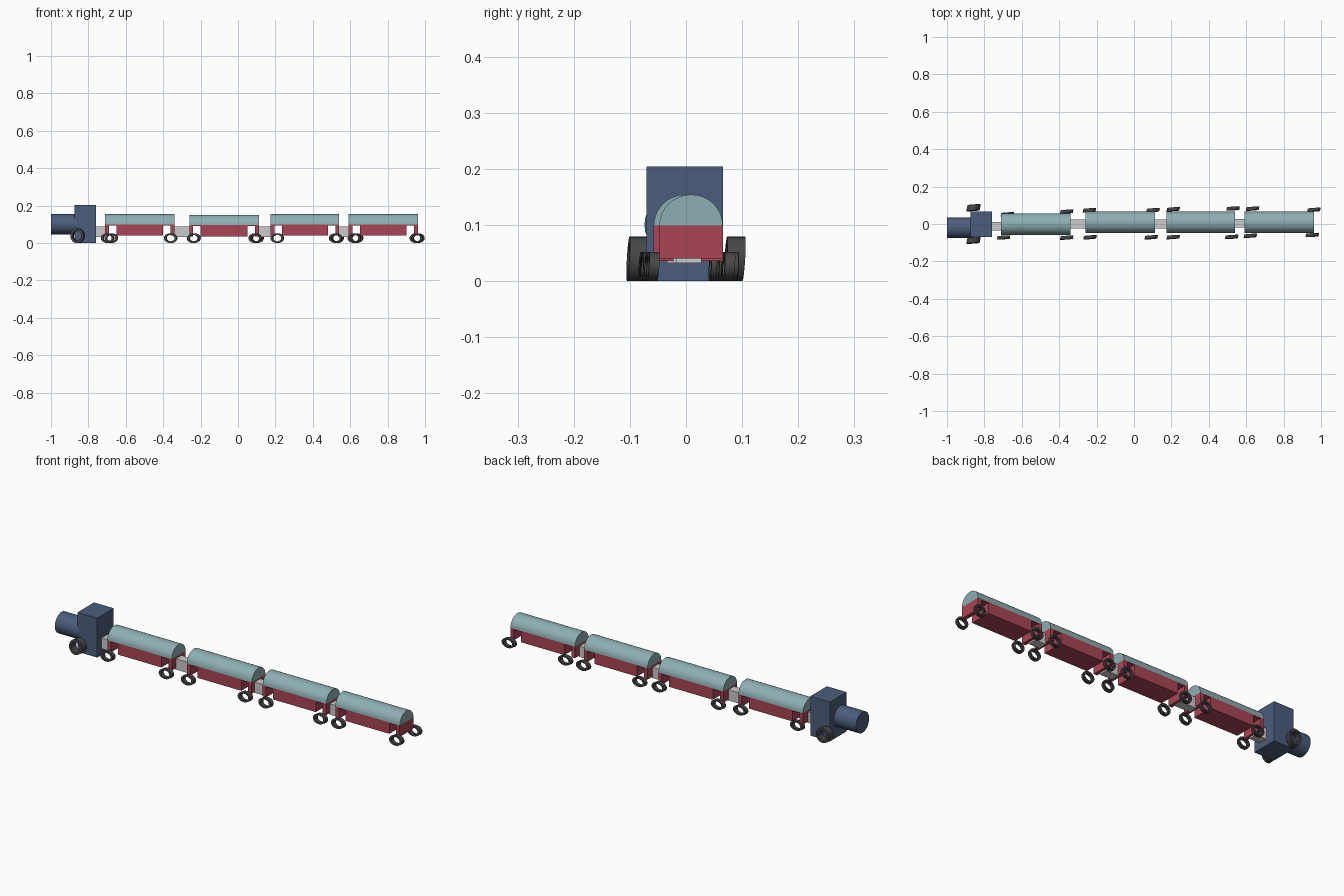
import bpy, bmesh, math
from mathutils import Matrix, Vector

if "Cube" in bpy.data.objects:
    bpy.data.objects.remove(bpy.data.objects["Cube"])


def material(name, rgb):
    m = bpy.data.materials.new(name)
    m.diffuse_color = (*rgb, 1)
    m.use_nodes = True
    m.node_tree.nodes["Principled BSDF"].inputs["Base Color"].default_value = m.diffuse_color
    return m


BLUE = material("blue", (0.07, 0.11, 0.20))
RED = material("red", (0.40, 0.06, 0.09))
TEAL = material("teal", (0.27, 0.43, 0.45))
DARK = material("dark", (0.06, 0.06, 0.06))


def finish(name, bm, mat=None, smooth=False):
    bmesh.ops.recalc_face_normals(bm, faces=bm.faces)
    me = bpy.data.meshes.new(name)
    bm.to_mesh(me)
    bm.free()
    ob = bpy.data.objects.new(name, me)
    bpy.context.collection.objects.link(ob)
    if mat:
        me.materials.append(mat)
    if smooth:
        bpy.ops.object.select_all(action='DESELECT')
        ob.select_set(True)
        bpy.context.view_layer.objects.active = ob
        bpy.ops.object.shade_smooth_by_angle(angle=math.radians(35))
    return ob


def box(name, x0, x1, y0, y1, z0, z1, mat=None):
    bm = bmesh.new()
    bmesh.ops.create_cube(bm, size=1)
    bmesh.ops.scale(bm, vec=(x1 - x0, y1 - y0, z1 - z0), verts=bm.verts)
    bmesh.ops.translate(bm, vec=((x0 + x1) / 2, (y0 + y1) / 2, (z0 + z1) / 2), verts=bm.verts)
    return finish(name, bm, mat)


def prism(name, points, direction, mat, smooth=False):
    """Extrude a closed profile along a direction."""
    bm = bmesh.new()
    face = bm.faces.new([bm.verts.new(p) for p in points])
    ext = bmesh.ops.extrude_face_region(bm, geom=[face])
    verts = [v for v in ext["geom"] if isinstance(v, bmesh.types.BMVert)]
    bmesh.ops.translate(bm, vec=direction, verts=verts)
    return finish(name, bm, mat, smooth)


def wheel(name, x, y, rx, rz, width, sides=32):
    """Open ring, slightly oval, leaning and toed a little."""
    bm = bmesh.new()
    section = [(1, -0.5), (1, 0.5), (0.66, 0.5), (0.66, -0.5)]
    rings = []
    for i in range(sides):
        a = 2 * math.pi * i / sides
        rings.append([bm.verts.new((rx * r * math.cos(a), w * width, rz * r * math.sin(a)))
                      for r, w in section])
    for i in range(sides):
        a, b = rings[i], rings[(i + 1) % sides]
        for j in range(4):
            k = (j + 1) % 4
            bm.faces.new((a[j], a[k], b[k], b[j]))
    for v in bm.verts:
        v.co.y += 0.07 * v.co.x + 0.06 * v.co.z
        v.co.x += 0.2 * v.co.y
    bmesh.ops.translate(bm, vec=(x, y, rz), verts=bm.verts)
    return finish(name, bm, DARK, True)


# Engine: cab, boiler and two large wheels
box("cab", -0.873, -0.76, -0.07, 0.066, 0, 0.204, BLUE)
boiler = [(-1, -0.02 + 0.054 * math.cos(math.tau * i / 32),
           0.1 + 0.054 * math.sin(math.tau * i / 32)) for i in range(32)]
prism("boiler", boiler, (0.14, 0, 0), BLUE, True)
for side, y in (("left", -0.087), ("right", 0.087)):
    wheel("engine_wheel_" + side, -0.858, y, 0.035, 0.0395, 0.032)

# Wagons: x start, x end, y centre, height offset, wheel positions
wagons = [
    (-0.71, -0.34, -0.001, 0, [(-0.697, -0.072), (-0.677, 0.052), (-0.36, -0.073), (-0.36, 0.066)]),
    (-0.26, 0.112, 0.009, -0.004, [(-0.235, -0.071), (-0.238, 0.074), (0.092, -0.071), (0.102, 0.074)]),
    (0.175, 0.54, 0.009, 0, [(0.21, -0.07), (0.21, 0.079), (0.522, -0.069), (0.53, 0.083)]),
    (0.592, 0.962, 0.009, 0, [(0.622, -0.063), (0.634, 0.082), (0.953, -0.059), (0.962, 0.076)]),
]
for n, (x0, x1, yc, dz, wheels) in enumerate(wagons, 1):
    r, low, top, arch = 0.0565, 0.04 + dz, 0.099 + dz, 0.094 + dz
    # Body side profile with a square wheel arch near each end
    side = [(x0, low), (x0 + 0.02, low), (x0 + 0.02, arch), (x0 + 0.06, arch), (x0 + 0.06, low),
            (x1 - 0.06, low), (x1 - 0.06, arch), (x1 - 0.02, arch), (x1 - 0.02, low), (x1, low),
            (x1, top), (x0, top)]
    prism(f"wagon_body_{n}", [(x, yc - r, z) for x, z in side], (0, 2 * r, 0), RED)
    # Half-round roof
    arc = [(x0, yc + r * math.cos(math.pi * i / 16), top + 0.055 * math.sin(math.pi * i / 16))
           for i in range(17)]
    prism(f"wagon_roof_{n}", arc, (x1 - x0, 0, 0), TEAL, True)
    for k, (x, y) in enumerate(wheels, 1):
        wheel(f"wagon_{n}_wheel_{k}", x, y, 0.034, 0.026, 0.018)

# Couplers between the vehicles
for n, (x0, x1, yc) in enumerate([(-0.765, -0.70, -0.011), (-0.345, -0.255, 0.0),
                                  (0.107, 0.18, 0.0), (0.535, 0.597, 0.005)], 1):
    box(f"coupler_{n}", x0, x1, yc - 0.023, yc + 0.023, 0.032, 0.088)
